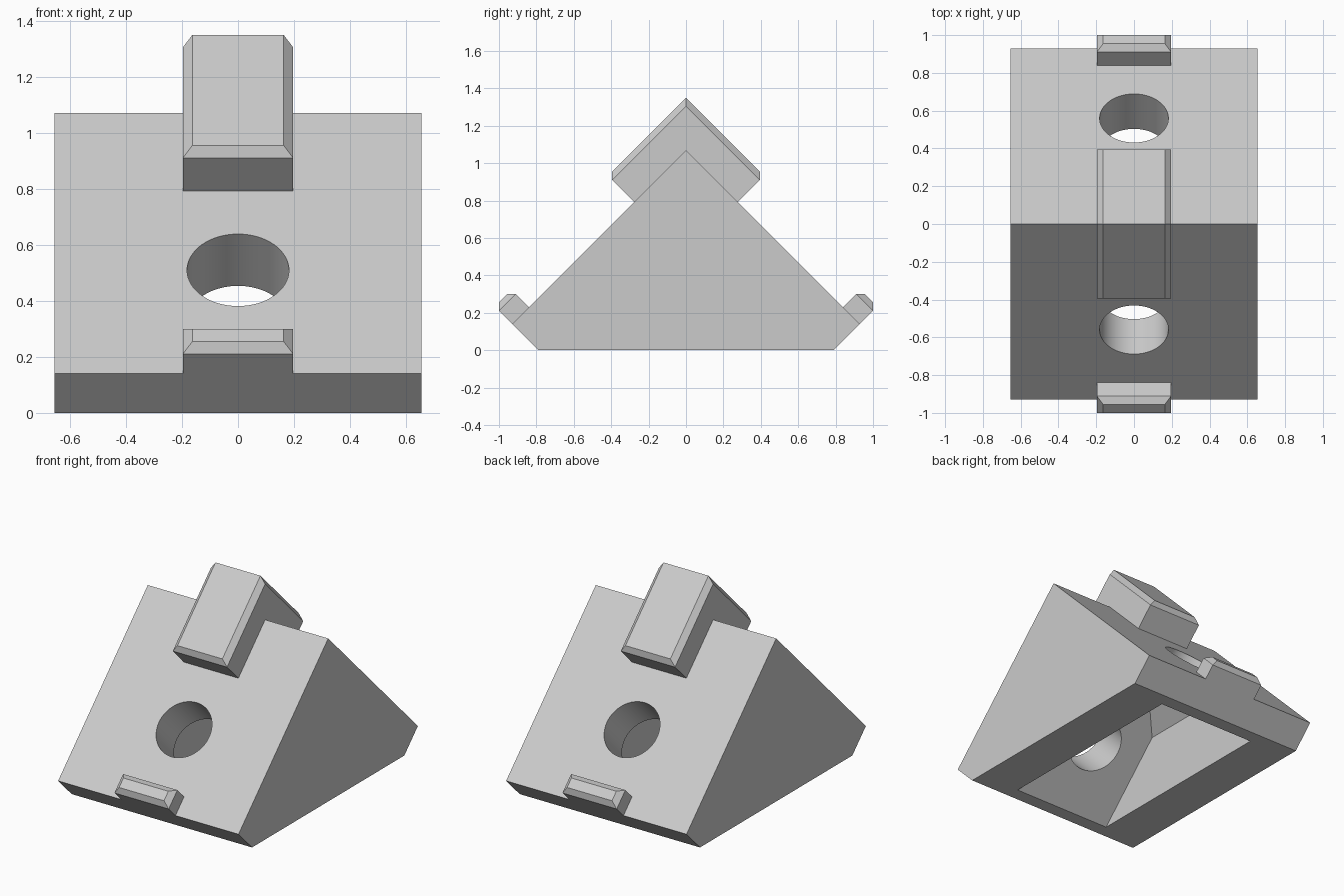
import bpy, bmesh, math
from mathutils import Vector, Matrix

default = bpy.data.objects.get("Cube")
if default:
    bpy.data.objects.remove(default, do_unlink=True)

grey = bpy.data.materials.new("light_grey")
grey.use_nodes = True
colour = (0.6, 0.6, 0.6, 1)
grey.diffuse_color = colour
grey.node_tree.nodes["Principled BSDF"].inputs["Base Color"].default_value = colour


def add_object(name, bm):
    bmesh.ops.recalc_face_normals(bm, faces=bm.faces)
    mesh = bpy.data.meshes.new(name)
    bm.to_mesh(mesh)
    bm.free()
    mesh.materials.append(grey)
    obj = bpy.data.objects.new(name, mesh)
    bpy.context.collection.objects.link(obj)
    return obj


def hull(name, sections, mirror_y=True):
    """Convex solid from (half width, [(y, z), ...]) sections, mirrored in x and optionally y."""
    points = set()
    for x, profile in sections:
        for y, z in profile:
            for sx in (1, -1):
                points.add((sx * x, y, z))
                if mirror_y:
                    points.add((sx * x, -y if y else 0, z))
    bm = bmesh.new()
    for p in sorted(points):
        bm.verts.new(p)
    result = bmesh.ops.convex_hull(bm, input=bm.verts)
    unused = {g for g in result["geom_interior"] + result["geom_unused"]
              if isinstance(g, bmesh.types.BMVert) and not g.link_faces}
    bmesh.ops.delete(bm, geom=list(unused), context="VERTS")
    bmesh.ops.dissolve_limit(bm, angle_limit=math.radians(1), verts=bm.verts, edges=bm.edges)
    return add_object(name, bm)


def cut(target, cutter):
    mod = target.modifiers.new("cut", "BOOLEAN")
    mod.operation = "DIFFERENCE"
    mod.solver = "EXACT"
    mod.object = cutter
    bpy.context.view_layer.objects.active = target
    bpy.ops.object.modifier_apply(modifier=mod.name)
    bpy.data.objects.remove(cutter, do_unlink=True)


# Wedge body
body = hull("wedge_body", [(0.655, [(0.79, 0), (0.93, 0.14), (0, 1.07)])])

# Open underside with a hipped ceiling
cavity = hull("cavity_cutter", [(0.36, [(0.8, -0.1), (0.253, 0.447)]), (0.107, [(0, 0.7)])])
cut(body, cavity)

# Round hole square to each slope
for side in (1, -1):
    axis = Vector((0, side, 1)).normalized()
    centre = Vector((0, side * 0.56, 0.51)) - axis * 0.1
    bm = bmesh.new()
    bmesh.ops.create_cone(bm, cap_ends=True, segments=64, radius1=0.182, radius2=0.182, depth=0.6,
                          matrix=Matrix.Translation(centre) @ axis.to_track_quat("Z", "X").to_matrix().to_4x4())
    cut(body, add_object("hole_cutter", bm))

# Chamfered block saddled over the ridge
hull("ridge_block", [
    (0.197, [(0, 1.305), (0.395, 0.91), (0.275, 0.79)]),
    (0.163, [(0, 1.35), (0.395, 0.955)]),
])

# Chamfered lug at the foot of each slope
for name, side in (("back_lug", 1), ("front_lug", -1)):
    hull(name, [
        (0.197, [(side * y, z) for y, z in ((0.93, 0.14), (0.84, 0.23), (0.91, 0.3), (1, 0.21))]),
        (0.163, [(side * y, z) for y, z in ((1, 0.255), (0.955, 0.3))]),
    ], mirror_y=False)

# Smooth hole walls, crisp edges elsewhere
bpy.ops.object.select_all(action="DESELECT")
body.select_set(True)
bpy.context.view_layer.objects.active = body
bpy.ops.object.shade_smooth_by_angle(angle=math.radians(30))
